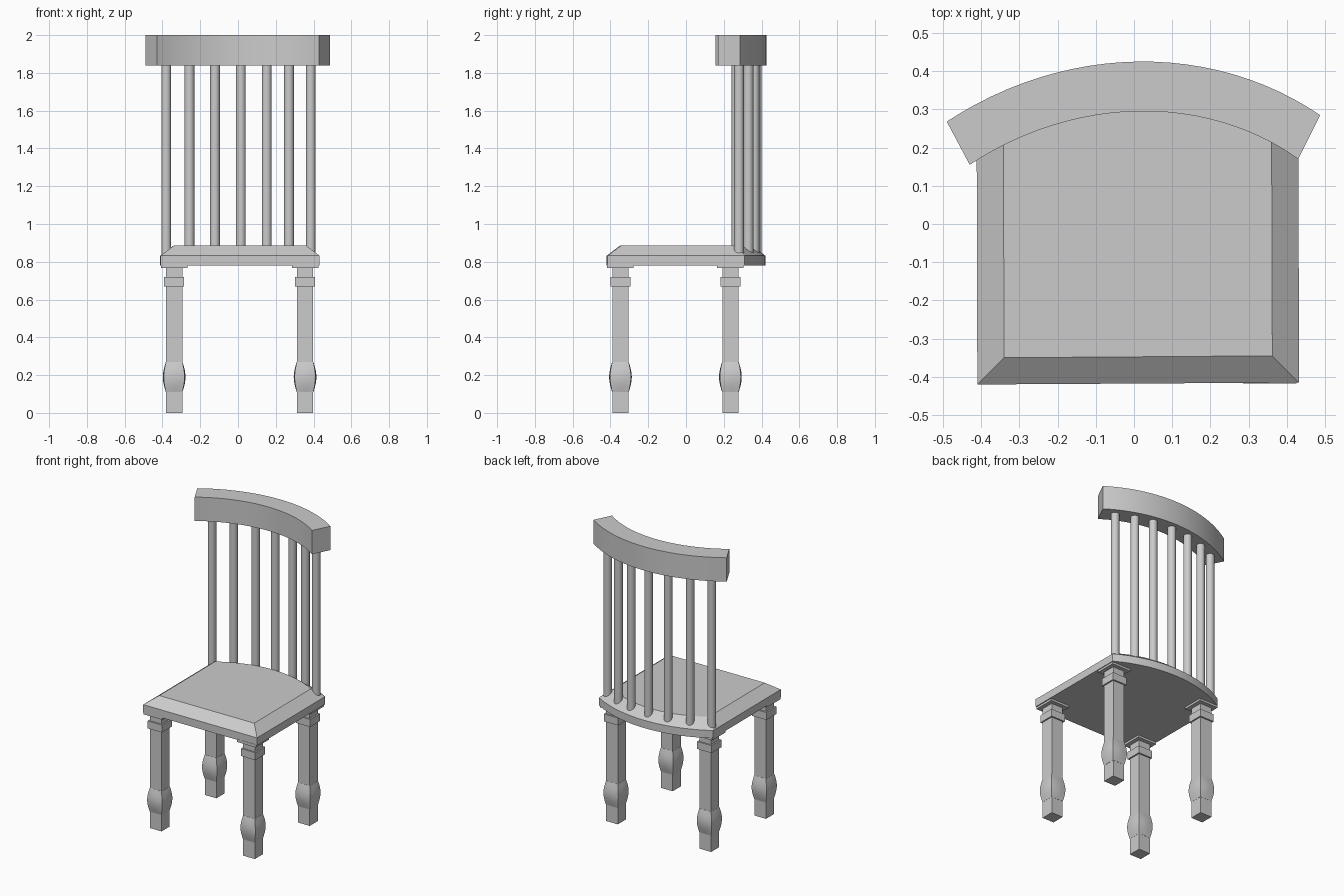
import bpy, bmesh, math
from mathutils import Vector

if "Cube" in bpy.data.objects:
    bpy.data.objects.remove(bpy.data.objects["Cube"])

grey = bpy.data.materials.new("plain grey")
grey.diffuse_color = (0.6, 0.6, 0.6, 1)
grey.use_nodes = True
grey.node_tree.nodes["Principled BSDF"].inputs["Base Color"].default_value = grey.diffuse_color


def loft(name, rings, smooth=None):
    """Skin a stack of equal-length closed rings and cap both ends."""
    bm = bmesh.new()
    loops = [[bm.verts.new(p) for p in ring] for ring in rings]
    n = len(loops[0])
    for a, b in zip(loops, loops[1:]):
        for i in range(n):
            j = (i + 1) % n
            bm.faces.new((a[i], a[j], b[j], b[i]))
    bm.faces.new(loops[0][::-1])
    bm.faces.new(loops[-1])
    bmesh.ops.recalc_face_normals(bm, faces=bm.faces)
    me = bpy.data.meshes.new(name)
    bm.to_mesh(me)
    bm.free()
    me.materials.append(grey)
    ob = bpy.data.objects.new(name, me)
    bpy.context.collection.objects.link(ob)
    if smooth:
        bpy.ops.object.select_all(action='DESELECT')
        ob.select_set(True)
        bpy.context.view_layer.objects.active = ob
        bpy.ops.object.shade_smooth_by_angle(angle=math.radians(smooth))
    return ob


def arc(p0, pm, p1, n=24):
    """Circular arc from p0 through pm (its middle) to p1."""
    p0, pm, p1 = Vector(p0), Vector(pm), Vector(p1)
    mid = (p0 + p1) / 2
    up, side = pm - mid, (p1 - p0) / 2
    s, h = up.length, side.length
    r = (h * h + s * s) / (2 * s)
    half = math.asin(h / r)
    c = pm - up.normalized() * r
    u, v = up.normalized(), side.normalized()
    return [c + r * (math.cos(a) * u + math.sin(a) * v)
            for a in (half * (2 * i / n - 1) for i in range(n + 1))]


def at(points, z):
    return [(p[0], p[1], z) for p in points]


def square(cx, cy, h, z):
    return [(cx + h * a, cy + h * b, z) for a, b in ((-1, -1), (1, -1), (1, 1), (-1, 1))]


# Seat: curved back edge, sloping border up to a flat top
outer = [(-.41, -.42), (.432, -.415)] + arc((.43, .31), (.01, .42), (-.412, .30))
inner = [(-.34, -.35), (.362, -.345)] + arc((.36, .255), (.01, .352), (-.342, .245))
loft("seat", [at(outer, .78), at(outer, .832), at(inner, .885)], 30)

# Curved top rail
rail = arc((-.49, .268), (.008, .425), (.487, .285)) + arc((.43, .17), (.012, .295), (-.43, .155))
loft("top_rail", [at(rail, 1.84), at(rail, 2.0)], 30)

# Back spindles, following the curve of the rail
for k, x in enumerate((-.38, -.257, -.122, .015, .152, .27, .385)):
    y = .375 - .105 * ((x - .015) / .39) ** 2
    ring = [(x + .026 * math.cos(t * math.tau / 20), y + .026 * math.sin(t * math.tau / 20))
            for t in range(20)]
    loft(f"spindle_{k + 1}", [at(ring, .82), at(ring, 1.85)], 30)


def bulge_ring(cx, cy, h, swell, z, n=6):
    """Square section pushed outwards along its radius, which rounds it."""
    pts = []
    c = [Vector(q) for q in ((-h, -h), (h, -h), (h, h), (-h, h))]
    for i in range(4):
        for k in range(n):
            p = c[i].lerp(c[(i + 1) % 4], k / n)
            p = p + p.normalized() * swell
            pts.append((cx + p.x, cy + p.y, z))
    return pts


# Legs: square post with a swelling, a collar and a mounting plate
for sx, x in (("left", -.338), ("right", .355)):
    for sy, y in (("front", -.347), ("back", .235)):
        tag = f"{sy}_{sx}"
        loft(f"leg_{tag}", [square(x, y, .043, 0), square(x, y, .043, .775)])
        loft(f"leg_collar_{tag}", [square(x, y, .053, .67), square(x, y, .053, .72)])
        loft(f"leg_plate_{tag}", [square(x, y, .07, .766), square(x, y, .07, .785)])
        loft(f"leg_bulge_{tag}",
             [bulge_ring(x, y, .043, .001 + .016 * math.sin(math.pi * i / 12), .11 + .16 * i / 12)
              for i in range(13)], 60)
